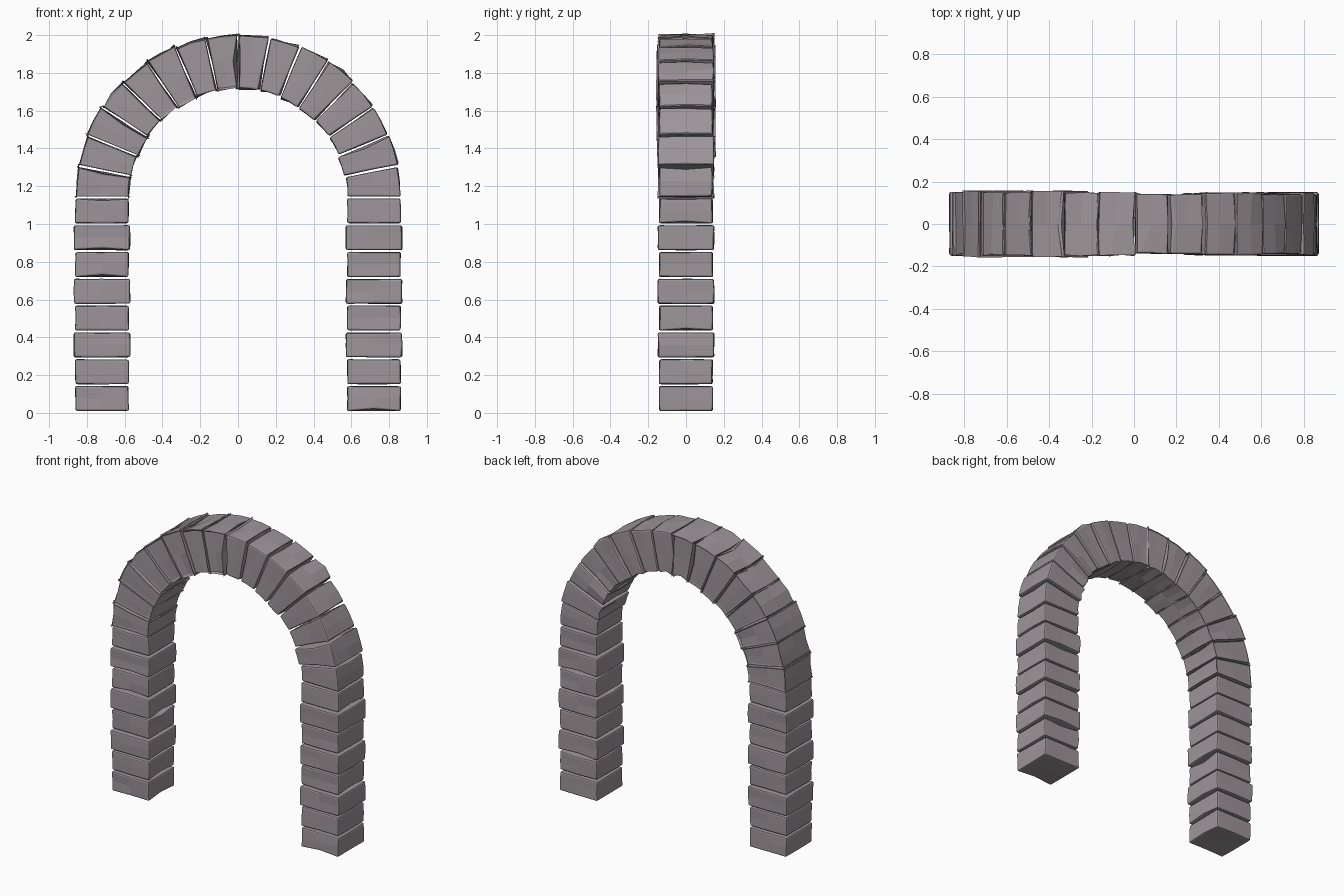
import bpy, bmesh, math, random

if "Cube" in bpy.data.objects:
    bpy.data.objects.remove(bpy.data.objects["Cube"])

random.seed(7)

stone_mat = bpy.data.materials.new("warm grey stone")
stone_mat.diffuse_color = (0.34, 0.30, 0.32, 1)
stone_mat.use_nodes = True
stone_mat.node_tree.nodes["Principled BSDF"].inputs["Base Color"].default_value = stone_mat.diffuse_color

R, HALF = 0.72, 0.14        # centre-line radius, half stone thickness
SPRING = 1.14               # height where the arch begins
COURSES, WEDGES = 8, 16
GAP = 0.004


def stone(name, place, grow=1.0):
    """Rough-hewn block; place(u, v, w) maps the -1..1 cube to the arch."""
    bm = bmesh.new()
    bmesh.ops.create_cube(bm, size=2)
    bmesh.ops.subdivide_edges(bm, edges=bm.edges[:], cuts=1, use_grid_fill=True)
    bm.normal_update()
    sharp = [e for e in bm.edges if e.calc_face_angle(0) > 0.5]
    # one chipped rim vertex, like a worn course edge
    chip = random.choice([(0, -1), (0, 1), (1, 0), (-1, 0)])
    chip_w = random.choice([-1, 1])
    for vert in bm.verts:
        u, v, w = vert.co
        chipped = (round(u), round(v)) == chip and round(w) == chip_w
        w *= 1 - random.uniform(0, 0.05) - (0.15 if chipped else 0)
        u *= grow + random.uniform(-0.025, 0.02)
        v *= grow + random.uniform(-0.025, 0.02)
        vert.co = place(u, v, w)
    bmesh.ops.bevel(bm, geom=sharp, offset=0.009, segments=2, profile=0.5,
                    affect='EDGES', clamp_overlap=True)
    bmesh.ops.recalc_face_normals(bm, faces=bm.faces[:])
    mesh = bpy.data.meshes.new(name)
    bm.to_mesh(mesh)
    bm.free()
    mesh.materials.append(stone_mat)
    bpy.context.collection.objects.link(bpy.data.objects.new(name, mesh))


# Two straight piers of stacked stones
pitch = (SPRING - 0.005) / COURSES
for side, label in ((-1, "left"), (1, "right")):
    for i in range(COURSES):
        mid = 0.005 + (i + 0.5) * pitch

        def pier(u, v, w):
            return (side * R + HALF * u, HALF * v, mid + (pitch / 2 - GAP) * w)
        stone(f"{label}_pier_stone_{i + 1}", pier,
              1.06 if i in (2, 4, 6) else 1.01)

# Semicircle of wedge stones
step = math.pi / WEDGES
for i in range(WEDGES):
    mid_a = (i + 0.5) * step
    big = i in (1, 4, 5, 10, 13)

    def wedge(u, v, w):
        r = R + HALF * u
        a = mid_a + (step / 2) * w
        # constant-width joint, measured along the tangent
        t = -GAP * w
        return (r * math.cos(a) - t * math.sin(a), HALF * v,
                SPRING + r * math.sin(a) + t * math.cos(a))
    stone(f"arch_stone_{i + 1}", wedge, 1.05 if big else 1.0)
